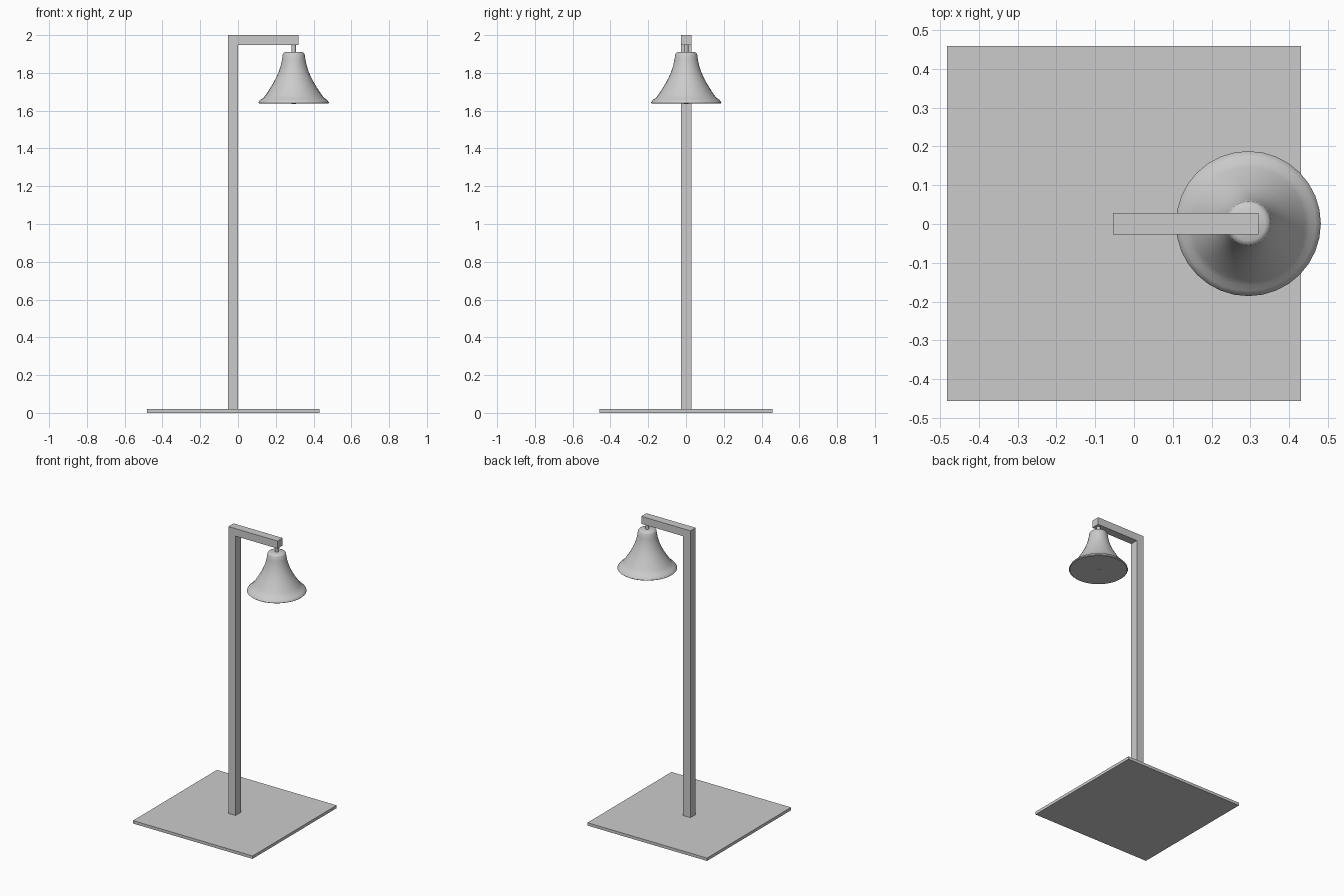
import bpy, bmesh, math

if "Cube" in bpy.data.objects:
    bpy.data.objects.remove(bpy.data.objects["Cube"])


def finish(name, bm, smooth=False):
    bmesh.ops.recalc_face_normals(bm, faces=bm.faces)
    mesh = bpy.data.meshes.new(name)
    bm.to_mesh(mesh)
    bm.free()
    obj = bpy.data.objects.new(name, mesh)
    bpy.context.collection.objects.link(obj)
    if smooth:
        bpy.ops.object.select_all(action='DESELECT')
        bpy.context.view_layer.objects.active = obj
        obj.select_set(True)
        bpy.ops.object.shade_smooth_by_angle(angle=math.radians(35))
    return obj


def extrude_xz(name, points, y0, y1):
    bm = bmesh.new()
    face = bm.faces.new([bm.verts.new((x, y0, z)) for x, z in points])
    out = bmesh.ops.extrude_face_region(bm, geom=[face])
    moved = [g for g in out["geom"] if isinstance(g, bmesh.types.BMVert)]
    bmesh.ops.translate(bm, verts=moved, vec=(0, y1 - y0, 0))
    return finish(name, bm)


def lathe(name, profile, cx, cy, sides):
    # closed solid of revolution, capped flat at both ends
    bm = bmesh.new()
    rings = []
    for r, z in profile:
        rings.append([bm.verts.new((cx + r * math.cos(2 * math.pi * i / sides),
                                    cy + r * math.sin(2 * math.pi * i / sides), z))
                      for i in range(sides)])
    for a, b in zip(rings, rings[1:]):
        for i in range(sides):
            j = (i + 1) % sides
            bm.faces.new((a[i], a[j], b[j], b[i]))
    bm.faces.new(rings[0])
    bm.faces.new(rings[-1])
    return finish(name, bm, smooth=True)


# square base plate
extrude_xz("base_plate", [(-0.482, 0), (0.431, 0), (0.431, 0.02), (-0.482, 0.02)],
           -0.457, 0.459)

# post with its overhanging arm, one L-shaped bar
extrude_xz("post_and_arm", [(-0.054, 0.015), (0.001, 0.015), (0.001, 1.948),
                            (0.321, 1.948), (0.321, 2.0), (-0.054, 2.0)],
           -0.027, 0.029)

# flared bell shade, flat underneath
CX, CY = 0.295, 0.001
lathe("bell_shade", [
    (0.182, 1.637), (0.187, 1.641), (0.184, 1.648), (0.174, 1.659), (0.160, 1.668),
    (0.145, 1.688), (0.126, 1.717), (0.108, 1.747), (0.092, 1.777),
    (0.079, 1.807), (0.069, 1.838), (0.062, 1.870), (0.058, 1.898),
    (0.053, 1.906), (0.044, 1.911)], CX, CY, 32)

# thin hanger rod, its tip just showing under the shade
lathe("hanger_rod", [(0.012, 1.636), (0.012, 1.955)], CX, CY, 16)
